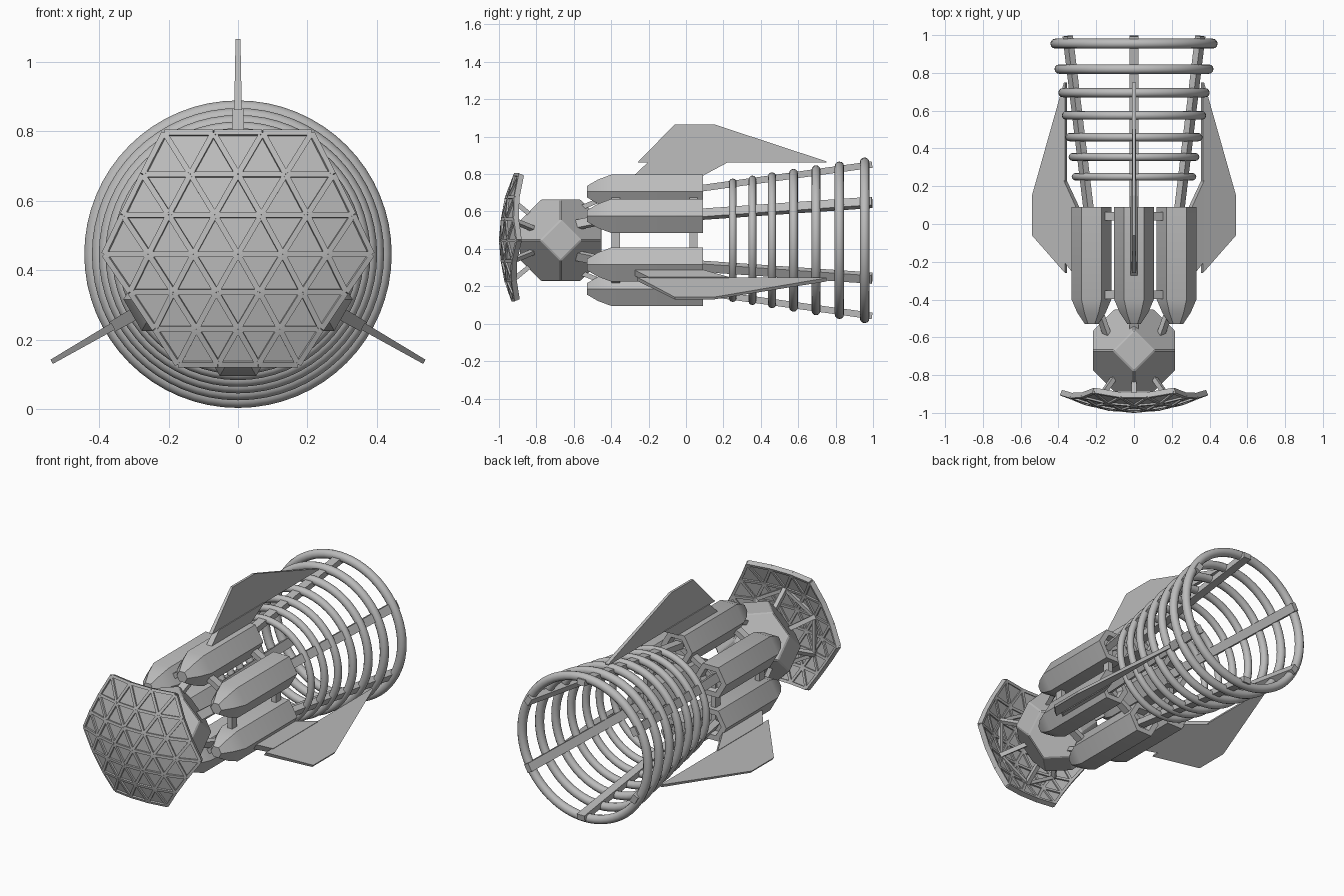
import bpy, bmesh, math
from mathutils import Vector, Matrix
from math import sin, cos, radians, pi

if "Cube" in bpy.data.objects:
    bpy.data.objects.remove(bpy.data.objects["Cube"])

AXIS = 0.446  # height of the long axis
metal = bpy.data.materials.new("plain grey metal")
metal.use_nodes = True
GREY = (0.5, 0.5, 0.5, 1)
metal.diffuse_color = GREY
metal.node_tree.nodes["Principled BSDF"].inputs["Base Color"].default_value = GREY


def finish(name, bm, smooth=None):
    bmesh.ops.recalc_face_normals(bm, faces=bm.faces)
    mesh = bpy.data.meshes.new(name)
    bm.to_mesh(mesh)
    bm.free()
    mesh.materials.append(metal)
    obj = bpy.data.objects.new(name, mesh)
    bpy.context.collection.objects.link(obj)
    if smooth:
        bpy.ops.object.select_all(action="DESELECT")
        obj.select_set(True)
        bpy.context.view_layer.objects.active = obj
        bpy.ops.object.shade_smooth_by_angle(angle=radians(smooth))
    return obj


def polar(r, deg, y):
    a = radians(deg)
    return Vector((r * cos(a), y, AXIS + r * sin(a)))


def bar(bm, a, b, width, depth, outward):
    """Square bar from a to b; depth is measured along outward."""
    d = (b - a).normalized()
    side = d.cross(outward).normalized()
    up = side.cross(d)
    m = Matrix((side * width, up * depth, b - a)).transposed().to_4x4()
    m.translation = (a + b) / 2
    bmesh.ops.create_cube(bm, size=1, matrix=m)


def lathe(bm, center, profile, sides):
    """Closed solid around an axis parallel to y."""
    loops = []
    for y, r in profile:
        loops.append([bm.verts.new(center + Vector((r * cos(2 * pi * k / sides), y,
                      r * sin(2 * pi * k / sides)))) for k in range(sides)])
    for p, q in zip(loops, loops[1:]):
        for k in range(sides):
            n = (k + 1) % sides
            bm.faces.new((p[k], p[n], q[n], q[k]))
    bm.faces.new(loops[0])
    bm.faces.new(loops[-1])


SIXTHS = [30 + 60 * k for k in range(6)]

# Six hexagonal tanks with tapered noses and recessed rear ends
for n, ang in enumerate(SIXTHS):
    bm = bmesh.new()
    lathe(bm, polar(0.26, ang, 0), [(-0.53, 0.035), (-0.47, 0.075), (-0.40, 0.105),
          (0.09, 0.105), (0.09, 0.07), (0.05, 0.06)], 6)
    finish(f"tank_{n + 1}", bm, 25)

# Braces joining neighbouring tanks, and to the front body
bm = bmesh.new()
for ang in SIXTHS:
    for y in (-0.375, 0.04):
        bar(bm, polar(0.26, ang, y), polar(0.26, ang + 60, y), 0.045, 0.03,
            polar(1, ang + 30, 0) - polar(0, 0, 0))
    bar(bm, polar(0.15, ang, -0.62), polar(0.24, ang, -0.40), 0.05, 0.025,
        polar(1, ang, 0) - polar(0, 0, 0))
finish("tank_braces", bm)

# Long rails that carry the rear hoops
bm = bmesh.new()
for ang in SIXTHS:
    bar(bm, polar(0.275, ang, 0.06), polar(0.405, ang, 0.995), 0.05, 0.035,
        polar(1, ang, 0) - polar(0, 0, 0))
finish("rear_rails", bm)

# Rear hoops, growing toward the tail
hoops = [(0.25, 0.33), (0.355, 0.346), (0.46, 0.363), (0.575, 0.382),
         (0.695, 0.401), (0.82, 0.421), (0.955, 0.443)]
for n, (y, outer) in enumerate(hoops):
    minor = 0.02 + 0.001 * n
    bpy.ops.mesh.primitive_torus_add(
        major_radius=outer - minor, minor_radius=minor, major_segments=64,
        minor_segments=12, location=(0, y, AXIS), rotation=(pi / 2, 0, 0))
    hoop = bpy.context.object
    hoop.name = f"hoop_{n + 1}"
    hoop.data.materials.append(metal)
    bpy.ops.object.shade_smooth()


# Three fins, each a pylon and a blade that thins toward the tip
def plate(bm, outline, deg, base_r, half_base, half_tip):
    a = radians(deg)
    out, side = Vector((cos(a), 0, sin(a))), Vector((-sin(a), 0, cos(a)))
    top = max(r for y, r in outline)
    faces = []
    for s in (1, -1):
        pts = []
        for y, r in outline:
            h = half_base + (half_tip - half_base) * (r - base_r) / (top - base_r)
            pts.append(bm.verts.new(Vector((0, y, AXIS)) + out * r + side * h * s))
        faces.append(pts)
    bm.faces.new(faces[0])
    bm.faces.new(faces[1])
    for k in range(len(outline)):
        n = (k + 1) % len(outline)
        bm.faces.new((faces[0][k], faces[0][n], faces[1][n], faces[1][k]))


for n, ang in enumerate((90, 210, 330)):
    bm = bmesh.new()
    plate(bm, [(-0.28, 0.345), (0.09, 0.345), (0.23, 0.42), (-0.2, 0.42)],
          ang, 0.345, 0.018, 0.016)
    plate(bm, [(-0.26, 0.415), (0.75, 0.415), (0.75, 0.422), (0.15, 0.62), (-0.06, 0.62)],
          ang, 0.415, 0.011, 0.007)
    finish(f"fin_{n + 1}", bm)

# Front body: truncated octahedron
bm = bmesh.new()
unit = 0.109
for s in (1, -1):
    for t in (1, -1):
        for p in ((0, s, 2 * t), (0, 2 * s, t), (s, 0, 2 * t),
                  (2 * s, 0, t), (s, 2 * t, 0), (2 * s, t, 0)):
            bm.verts.new(Vector(p) * unit + Vector((0, -0.67, AXIS)))
bmesh.ops.convex_hull(bm, input=bm.verts)
bmesh.ops.dissolve_limit(bm, angle_limit=0.02, verts=bm.verts, edges=bm.edges)
bmesh.ops.bevel(bm, geom=bm.edges[:], offset=0.006, segments=1, affect="EDGES")
finish("front_body", bm)


# Dish: domed triangle lattice in a hexagonal outline
def dome(u, v):
    x = u * (0.94 + 0.27 * v)
    z = v * (0.94 + 0.13 * v)
    return Vector((x, -0.985 + 0.62 * (x * x + z * z), AXIS + z))


bm = bmesh.new()
STEP = 0.135
grid = {}
for i in range(-3, 4):
    for j in range(-3, 4):
        if abs(i + j) <= 3:
            grid[i, j] = bm.verts.new(dome((i + j / 2) * STEP, j * STEP * 0.866))
for (i, j), v in grid.items():
    for p, q in (((i + 1, j), (i, j + 1)), ((i + 1, j - 1), (i + 1, j))):
        if p in grid and q in grid:
            bm.faces.new((v, grid[p], grid[q]))
edges = [(e.verts[0].co.copy(), e.verts[1].co.copy()) for e in bm.edges]
dish = finish("dish_panels", bm)
solid = dish.modifiers.new("thickness", "SOLIDIFY")
solid.thickness = 0.012
solid.offset = 0

# Raised ribs along every lattice edge
bm = bmesh.new()
for a, b in edges:
    bar(bm, a, b, 0.016, 0.03, Vector((a.x + b.x, -1.6, a.z + b.z - 2 * AXIS)))
finish("dish_ribs", bm)

# Struts and hexagonal frame behind the dish
bm = bmesh.new()
for ang in SIXTHS:
    bar(bm, polar(0.11, ang, -0.80), polar(0.225, ang, -0.94), 0.025, 0.025, Vector((0, -1, 0)))
    bar(bm, polar(0.225, ang, -0.94), polar(0.225, ang + 60, -0.94), 0.02, 0.02,
        Vector((0, -1, 0)))
finish("dish_struts", bm)
